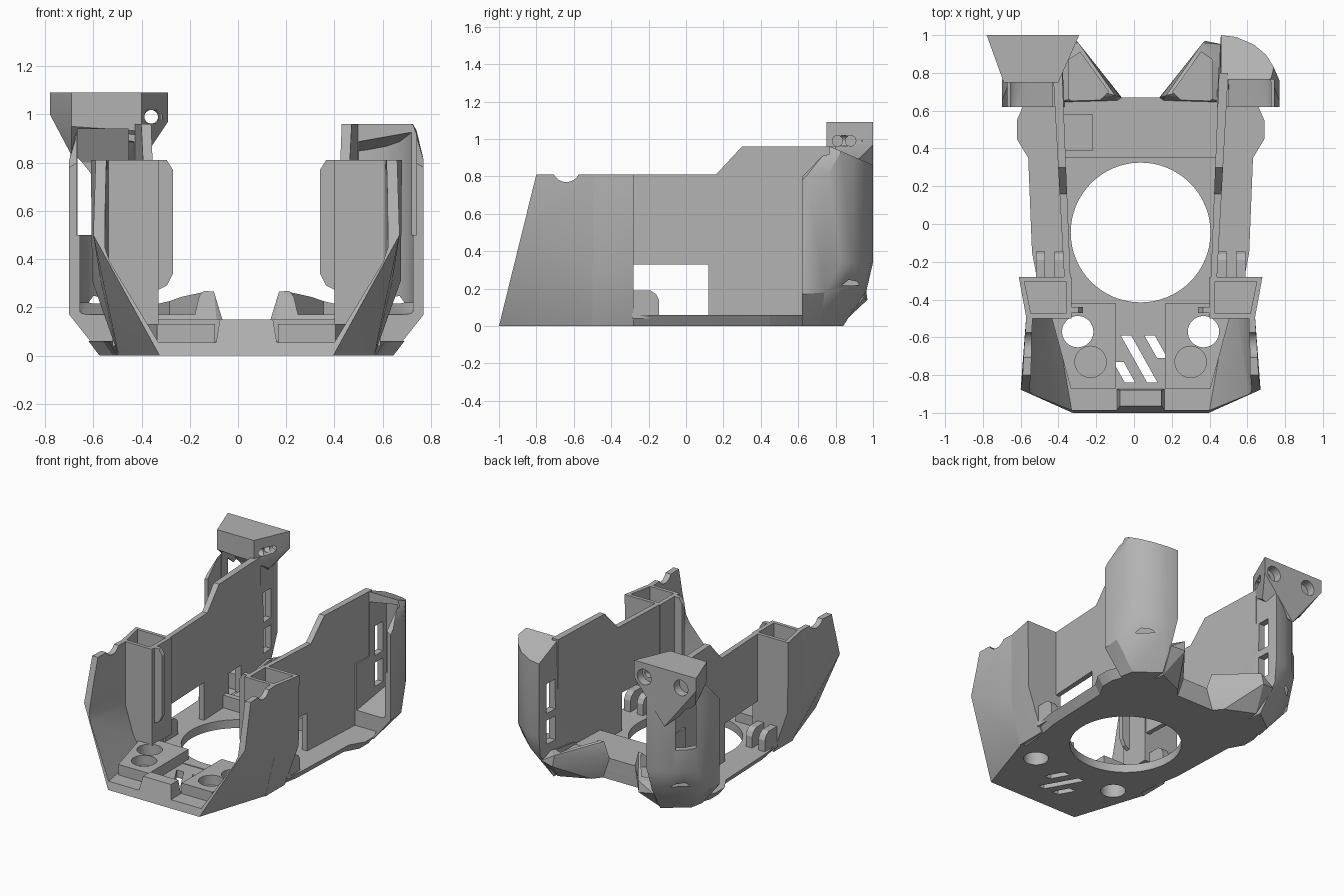
import bpy, bmesh
from math import pi
from mathutils import Matrix

cube = bpy.data.objects.get("Cube")
if cube:
    bpy.data.objects.remove(cube)

CX = 0.035  # mirror plane of the body

grey = bpy.data.materials.new("plain_grey")
grey.use_nodes = True
COLOR = (0.45, 0.45, 0.45, 1)
grey.diffuse_color = COLOR
grey.node_tree.nodes["Principled BSDF"].inputs["Base Color"].default_value = COLOR
parts = []


def finish(name, bm, cutter=False):
    bmesh.ops.recalc_face_normals(bm, faces=bm.faces)
    mesh = bpy.data.meshes.new(name)
    bm.to_mesh(mesh)
    bm.free()
    mesh.materials.append(grey)
    ob = bpy.data.objects.new(name, mesh)
    bpy.context.collection.objects.link(ob)
    ob.hide_render = cutter
    if not cutter:
        parts.append(ob)
    return ob


def hull(name, pts, s=1, cutter=False):
    """Convex solid; points are measured from the mirror plane, s picks the side."""
    bm = bmesh.new()
    for u, y, z in pts:
        bm.verts.new((CX + s * u, y, z))
    res = bmesh.ops.convex_hull(bm, input=bm.verts)
    inside = [v for v in bm.verts if not v.link_faces]
    bmesh.ops.delete(bm, geom=inside, context='VERTS')
    bmesh.ops.dissolve_limit(bm, angle_limit=0.01, verts=bm.verts, edges=bm.edges)
    return finish(name, bm, cutter)


def loft(name, loop_a, loop_b, s=1, cutter=False):
    """Solid between two matching outlines."""
    bm = bmesh.new()
    a, b = [[bm.verts.new((CX + s * u, y, z)) for u, y, z in lp] for lp in (loop_a, loop_b)]
    bm.faces.new(a)
    bm.faces.new(b)
    for i in range(len(a)):
        j = (i + 1) % len(a)
        bm.faces.new((a[i], a[j], b[j], b[i]))
    return finish(name, bm, cutter)


def box(u, y, z):
    return [(a, b, c) for a in u for b in y for c in z]


def flat(outline, *levels):
    return [(u, y, z) for z in levels for u, y in outline]


def rod(center, r, depth, axis='Z', seg=32):
    bm = bmesh.new()
    turn = {'Z': Matrix(), 'X': Matrix.Rotation(pi / 2, 4, 'Y'), 'Y': Matrix.Rotation(pi / 2, 4, 'X')}[axis]
    bmesh.ops.create_cone(bm, cap_ends=True, segments=seg, radius1=r, radius2=r, depth=depth,
                          matrix=Matrix.Translation(center) @ turn)
    return finish("cutter", bm, True)


def cut(ob, *cutters):
    for c in cutters:
        mod = ob.modifiers.new("cut", 'BOOLEAN')
        mod.operation = 'DIFFERENCE'
        mod.solver = 'EXACT'
        mod.object = c
        bpy.context.view_layer.objects.active = ob
        bpy.ops.object.modifier_apply(modifier=mod.name)
        bpy.data.objects.remove(c)


def cutter(pts, s=1):
    return hull("cutter", pts, s, True)


def both(pts):
    return pts + [(-u, y, z) for u, y, z in pts]


# Front bowl: floor, flared cheeks and open front
bowl = hull("front_bowl", both([
    (.36, -1, 0), (.635, -.877, .5), (.625, -.8, .81), (.605, -.48, .81),
    (.605, -.48, .31), (.53, -.48, 0)]))
cut(bowl, cutter(both([
    (.345, -1.1, .055), (.595, -1.1, .5), (.585, -1.1, .95), (.565, -.3, .95),
    (.565, -.3, .31), (.485, -.3, .055)])))
cut(bowl, rod((0, -.64, .845), .075, 2, 'X'))

# Diagonal vents in the floor
for x, y0, y1 in ((-.11, -.73, -.84), (-.07, -.59, -.84), (.055, -.59, -.71)):
    u, shift = x - CX, (y0 - y1) * .56
    cut(bowl, cutter(flat([(u, y0), (u + .055, y0), (u + .055 + shift, y1), (u + shift, y1)], -.1, .2)))

# Front lip tab
hull("front_tab", both([(.135, -1, 0), (.11, -.963, .15), (.11, -.88, .15), (.135, -.87, 0)]))

# Base plate with flared flanges and the large round opening
side = [(.53, -.49), (.55, -.28), (.575, -.15), (.595, .35), (.655, .45), (.655, .55),
        (.615, .64), (.3, .67)]
outline = side + [(-u, y) for u, y in reversed(side)]
base = loft("base_plate", [(u * .93, y, 0) for u, y in outline], flat(outline, .06))
cut(base, rod((CX, -.045, 0), .37, 1, seg=64))

# Rear cross band with a pocket on one side
band = hull("rear_band", box((-.42, .42), (.35, .67), (.001, .15)))
cut(band, rod((CX, -.045, 0), .37, 1, seg=64),
    cutter(box((-.5, -.255), (.39, .58), (.09, .4))))

arc = [(.425, 1), (.505, .99), (.6, .95), (.665, .895), (.705, .83)]
inner_arc = [(.465, .96), (.5, .95), (.58, .915), (.635, .87), (.67, .81), (.69, .75)]


def roof(y):
    return .96 - max(0, y - .77) * .43


for s, tag in ((1, "left"), (-1, "right")):
    # Raised deck with a through hole and a blind seat
    deck = hull(tag + "_deck", flat([(.13, -.87), (.37, -.87), (.47, -.5), (.44, -.42), (.13, -.42)], .03, .13), s)
    cut(deck, rod((CX + s * .265, -.73, .56), .083, 1))
    for ob in (deck, bowl, base):
        cut(ob, rod((CX + s * .333, -.57, 0), .083, 1))

    # Open square tube behind the cheek
    tube = hull(tag + "_tube", [
        (.365, -.5, .81), (.365, -.28, .81), (.645, -.28, .81), (.605, -.5, .81),
        (.365, -.5, .05), (.365, -.28, .05), (.53, -.28, 0), (.53, -.5, 0),
        (.64, -.28, .31), (.605, -.5, .31)], s)
    cut(tube, cutter(flat([(.395, -.475), (.395, -.305), (.615, -.305), (.58, -.475)], .3, 1), s),
        cutter(box((.3, .42), (-.6, -.1), (-.1, .12)), s),
        rod((CX + s * .35, -.045, 0), .12, 1))
    fin = [(.37, .27), (.33, .29), (.305, .34), (.305, .77), (.33, .81), (.37, .81)]
    hull(tag + "_tube_fin", [(u, y, z) for u, z in fin for y in (-.47, -.44)], s)

    # Pair of rounded clips behind the tube
    clip = [(-.29, .04), (-.29, .19), (-.19, .19), (-.16, .17), (-.145, .14), (-.145, .04)]
    for u in (.405, .505):
        hull(tag + "_clip", [(a, y, z) for y, z in clip for a in (u, u + .05)], s)

    # Long side wall, notched over the window
    prof = [(-.3, .33), (-.3, .81), (.16, .81), (.3, .96), (.8, .96), (.8, .04), (.12, .04), (.12, .33)]
    wall = loft(tag + "_side_wall", [(.383 + .04 * y, y, z) for y, z in prof],
                [(.42 + .055 * y, y, z) for y, z in prof], s)
    if s < 0:
        cut(wall, cutter(box((.3, .6), (.42, .56), (.08, .28)), s))

    # Hollow curved rear column with chamfered foot
    low = [(.4, .62, 0), (.6, .62, 0), (.58, .72, 0), (.42, .84, 0),
           (.735, .62, .17), (.735, .74, .18), (.44, .965, .19), (.52, .96, .22)]
    col = hull(tag + "_rear_column", low + flat(arc, .34) + [(u, y, roof(y)) for u, y in arc]
               + [(.425, .77, .96), (.69, .77, .96), (.425, .62, .96), (.425, .62, .06),
                  (.735, .62, .78), (.735, .65, .81), (.735, .76, .81)], s)
    cut(col, cutter(flat(inner_arc, .22)
                    + [(u, y, roof(y) - .03) for u, y in inner_arc]
                    + box((.468, .69), (.5, .55), (.16, .93)), s),
        cutter(box((.3, .705), (.5, .765), (.5, 1.3)), s))
    for z in ((.26, .43), (.48, .69)):
        cut(col, cutter(box((.38, .52), (.83, .92), z), s))

    # Angled rear claw with a sloping groove
    claw = hull(tag + "_rear_claw", [
        (.11, .62, 0), (.42, .62, 0), (.4, .82, 0), (.2, .73, 0),
        (.1, .67, .15), (.34, .97, .14), (.44, .95, .15), (.135, .68, .265), (.2, .7, .27),
        (.33, .96, .22), (.42, .88, .2), (.42, .65, .17)], s)
    cut(claw, cutter(flat([(.38, .87), (.32, .91), (.17, .7), (.27, .6), (.38, .66)], .17, .4), s))

# Head on the right column, with fixing holes
head = hull("column_head", [(x - CX, y, z) for x, y, z in (
    (-.78, 1, 1.09), (-.29, 1, 1.09), (-.78, 1, 1), (-.29, 1, .97), (-.53, 1, .68),
    (-.69, .75, 1.09), (-.4, .75, 1.09), (-.69, .75, .95), (-.4, .75, .93),
    (-.69, .88, .83), (-.37, .88, .85))])
hollow = [(x - CX, y, z) for x in (-.665, -.455) for y, z in
          ((.5, .5), (.5, .94), (.86, .94), (.94, .8), (.94, .5))]
cut(head, cutter(hollow))
for x in (-.66, -.37):
    cut(head, rod((x, 1, .99), .055, .12, 'Y'))
cut(head, rod((-.36, .9, .99), .028, 1, 'Y'))
for y in (.81, .88):
    cut(head, rod((-.36, y, .99), .028, .14, 'X'))
cut(next(o for o in parts if o.name == "right_rear_column"), cutter(hollow))

# Smooth only the gently curved faces
bpy.ops.object.select_all(action='DESELECT')
for ob in parts:
    ob.select_set(True)
bpy.context.view_layer.objects.active = parts[0]
bpy.ops.object.shade_smooth_by_angle(angle=.4)
